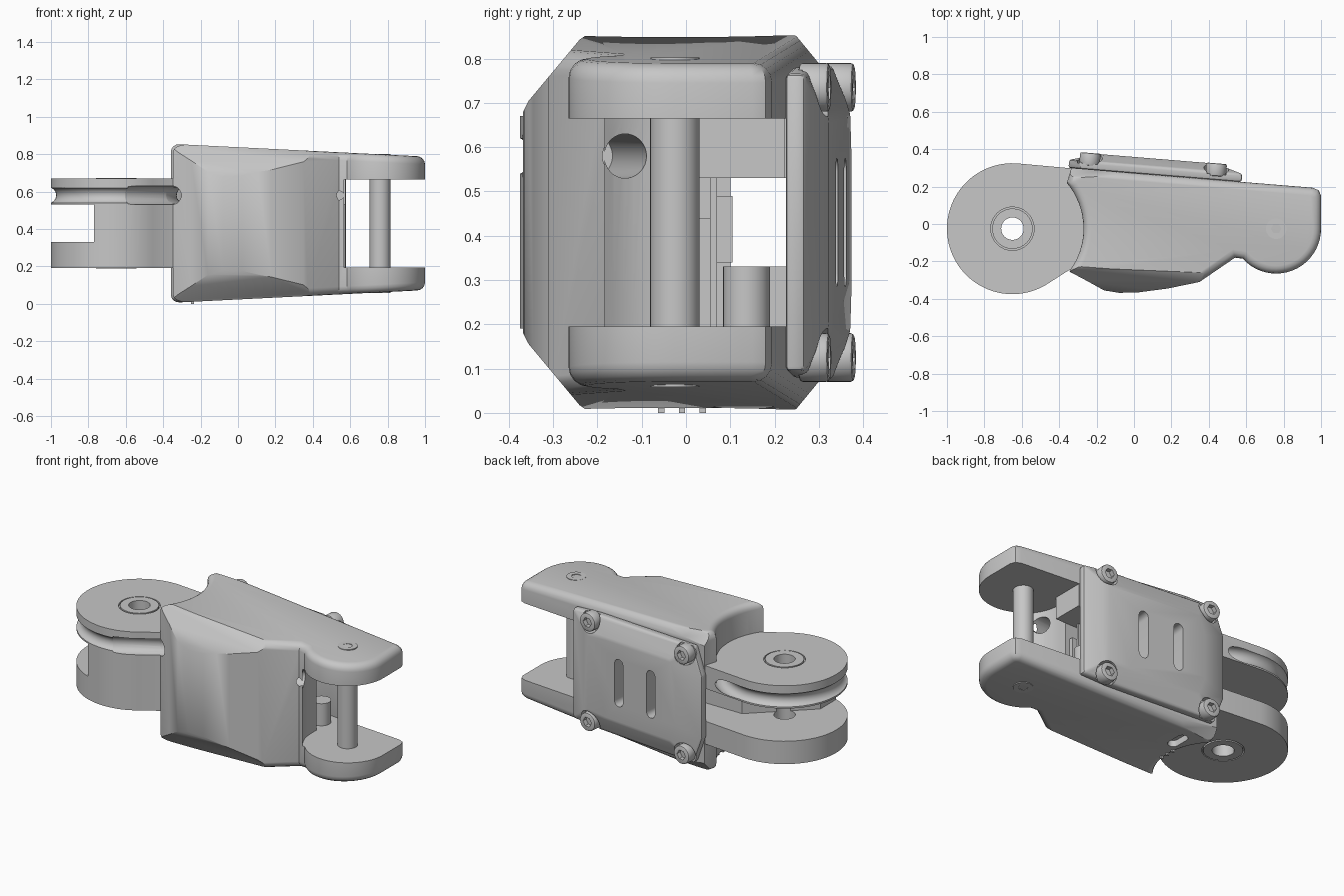
import bpy, bmesh, math
from mathutils import Vector

old = bpy.data.objects.get("Cube")
if old:
    bpy.data.objects.remove(old, do_unlink=True)

grey = bpy.data.materials.new("plain_grey")
grey.use_nodes = True
grey.diffuse_color = (0.57, 0.57, 0.57, 1)
grey.node_tree.nodes["Principled BSDF"].inputs["Base Color"].default_value = (0.57, 0.57, 0.57, 1)

MID = 0.43                      # height of the mirror plane
KNUCKLE = (-0.65, -0.025)       # left hinge axis
PIN = (0.76, -0.025)            # right hinge axis
LOW, HIGH = 0.195, 0.665        # inner faces of the fork


def loft(name, rings):
    """Closed skin through matching rings of points."""
    bm = bmesh.new()
    loops = [[bm.verts.new(p) for p in ring] for ring in rings]
    n = len(loops[0])
    for a, b in zip(loops, loops[1:]):
        for i in range(n):
            bm.faces.new((a[i], a[(i + 1) % n], b[(i + 1) % n], b[i]))
    bm.faces.new(loops[0])
    bm.faces.new(loops[-1])
    return make(name, bm)


def make(name, bm):
    bmesh.ops.recalc_face_normals(bm, faces=bm.faces)
    mesh = bpy.data.meshes.new(name)
    bm.to_mesh(mesh)
    bm.free()
    mesh.materials.append(grey)
    ob = bpy.data.objects.new(name, mesh)
    bpy.context.collection.objects.link(ob)
    return ob


def prism(name, outline, z0, z1):
    return loft(name, [[(x, y, z) for x, y in outline] for z in (z0, z1)])


def box(name, x0, x1, y0, y1, z0, z1):
    return prism(name, [(x0, y0), (x1, y0), (x1, y1), (x0, y1)], z0, z1)


def arc(centre, r, start, end, n):
    angles = [math.radians(start + (end - start) * i / n) for i in range(n + 1)]
    return [(centre[0] + r * math.cos(a), centre[1] + r * math.sin(a)) for a in angles]


def inset(outline, d):
    """Move a counter-clockwise outline inwards by d."""
    pts = [Vector(p) for p in outline]
    result = []
    for i, p in enumerate(pts):
        e1, e2 = (p - pts[i - 1]).normalized(), (pts[(i + 1) % len(pts)] - p).normalized()
        n1, n2 = Vector((-e1.y, e1.x)), Vector((-e2.y, e2.x))
        result.append(p + (n1 + n2) * (d / (1 + n1.dot(n2))))
    return result


def rod(name, p, q, r, n=32):
    p, q = Vector(p), Vector(q)
    turn = (q - p).to_track_quat('Z', 'Y')
    ring = [turn @ Vector((x, y, 0)) for x, y in arc((0, 0), r, 0, 360, n)[:-1]]
    return loft(name, [[p + v for v in ring], [q + v for v in ring]])


def upright(name, at, r, z0, z1, n=32):
    return rod(name, (*at, z0), (*at, z1), r, n)


def finish(ob, cutters=(), bevel=0):
    """Round the edges, subtract the cutters, then shade by angle."""
    if bevel:
        m = ob.modifiers.new("round", 'BEVEL')
        m.width, m.segments = bevel, 2
        m.limit_method, m.angle_limit = 'ANGLE', math.radians(20)
    for c in cutters:
        m = ob.modifiers.new("cut", 'BOOLEAN')
        m.operation, m.solver, m.object = 'DIFFERENCE', 'EXACT', c
    bpy.context.view_layer.update()
    graph = bpy.context.evaluated_depsgraph_get()
    mesh = bpy.data.meshes.new_from_object(ob.evaluated_get(graph))
    ob.modifiers.clear()
    ob.data = mesh
    bpy.ops.object.select_all(action='DESELECT')
    ob.select_set(True)
    bpy.context.view_layer.objects.active = ob
    bpy.ops.object.shade_smooth_by_angle(angle=math.radians(32))


def discard(cutters):
    for c in cutters:
        bpy.data.objects.remove(c, do_unlink=True)


# Cord groove around the knuckle, and its tunnel through the body
cord_z = 0.58
bm = bmesh.new()
ring = [bm.verts.new((KNUCKLE[0] + 0.365 + x, KNUCKLE[1], cord_z + z))
        for x, z in arc((0, 0), 0.043, 0, 360, 16)[:-1]]
edges = [bm.edges.new((ring[i - 1], ring[i])) for i in range(len(ring))]
bmesh.ops.spin(bm, geom=ring + edges, cent=(*KNUCKLE, cord_z), axis=(0, 0, 1),
               angle=2 * math.pi, steps=64, use_merge=True)
bmesh.ops.remove_doubles(bm, verts=bm.verts, dist=0.0005)
groove = make("groove_cutter", bm)
entry = rod("entry_cutter", (-0.58, -0.385, cord_z), (-0.29, -0.21, cord_z), 0.05)
tunnel = rod("tunnel_cutter", (-0.33, -0.23, cord_z), (0.7, -0.12, cord_z), 0.05)

# Body with fork arms: one outline, tapering in height, with rounded rims
outline = (arc(KNUCKLE, 0.38, 40, -37, 16)
           + [(-0.25, -0.305), (-0.16, -0.355), (-0.08, -0.368), (0.02, -0.366),
              (0.18, -0.345), (0.35, -0.31), (0.54, -0.18)]
           + arc(PIN, 0.24, 222, 360, 20) + [(1.0, 0.15), (0.988, 0.18), (0.955, 0.194), (-0.335, 0.30)])
ROUND = 0.042
rings = []
for side in (-1, 1):
    for step in range(5):
        a = math.radians(22.5 * (4 - step if side < 0 else step))
        drop = ROUND * (1 - math.sin(a))
        rings.append([(x, y, MID + side * (0.407 - 0.05 * x - drop))
                      for x, y in inset(outline, ROUND * (1 - math.cos(a)))])
body = loft("body", rings)

# Long chamfers on the front and back shoulders, above and below
front_cut = [(-0.374, 0.22), (-0.368, 0.25), (-0.355, 0.275), (-0.24, 0.413), (-0.2, 0.44),
             (-0.2, 0.6), (-0.6, 0.6), (-0.6, 0.22)]
back_cut = [(0.32, 0.335), (0.25, 0.42), (0.22, 0.44), (0.22, 0.6), (0.6, 0.6), (0.6, 0.335)]
shoulders = [loft("shoulder_cutter", [[(x, y, MID + side * h) for y, h in profile] for x in (-0.7, 1.2)])
             for profile in (front_cut, back_cut) for side in (1, -1)]
fork = prism("fork_cutter", arc(PIN, 0.25, 270, 180, 16)
             + [(0.51, 0.03), (-0.2, 0.03), (-0.2, 0.5), (1.1, 0.5), (1.1, -0.275)], LOW, HIGH)
passage = box("passage_cutter", -0.5, -0.1, 0.1, 0.5, 0.33, 0.53)
hatch = prism("hatch_cutter", arc((-0.2, 0.17), 0.03, 0, 180, 8)
              + arc((-0.2, 0.09), 0.03, 180, 360, 8), -0.1, 0.05)
finish(body, shoulders + [fork, passage, tunnel, entry, hatch])

# Left knuckle with neck
knuckle = prism("knuckle", arc(KNUCKLE, 0.35, 84, 304, 56)
                + [(-0.345, -0.245), (-0.2, -0.2), (-0.2, 0.27), (-0.34, 0.298)], 0.19, 0.67)
slot = prism("slot_cutter", [(-1.1, -0.5), (-0.77, -0.5), (-0.77, -0.2), (-0.45, 0.1),
                             (-0.1, 0.1), (-0.1, 0.5), (-1.1, 0.5)], 0.33, 0.53)
bore = upright("bore_cutter", KNUCKLE, 0.06, 0, 1)
seats = [upright("seat_cutter", KNUCKLE, 0.116, z, z + 0.04) for z in (0.165, 0.655)]
finish(knuckle, [slot, groove, entry, bore] + seats)

# Bearings set in the knuckle
for label, z in (("lower", 0.188), ("upper", 0.65)):
    finish(upright(label + "_bearing", KNUCKLE, 0.108, z, z + 0.022), [bore])
discard(shoulders + [fork, passage, tunnel, entry, hatch, slot, groove, bore] + seats)

# Hinge pin with hex sockets in its heads
sockets = [upright("socket_cutter", PIN, 0.028, z, z + 0.05, 6) for z in (0.02, 0.79)]
finish(upright("hinge_pin", PIN, 0.056, LOW - 0.01, HIGH + 0.01))
for label, z in (("lower", 0.058), ("upper", 0.772)):
    finish(upright(label + "_pin_head", PIN, 0.055, z, z + 0.03), sockets)
discard(sockets)


# Rear cover, built in the sloping plane of the back
def back(u, v, z):
    return (u + 0.082 * v, 0.272 - 0.082 * u + v, z)


half = [(-0.35, 0.19), (-0.29, 0.355), (0.40, 0.35), (0.575, 0.335)]
rim = [(u, MID + h) for u, h in half] + [(u, MID - h) for u, h in reversed(half)]
panel = [(0.13 + (u - 0.13) * 0.68, MID + (z - MID) * 0.7) for u, z in rim]
cover = loft("rear_cover", [[back(u, v, z) for u, z in r]
                            for r, v in ((rim, 0), (rim, 0.042), (panel, 0.086))])
cutters = []
for u in (0.21, -0.02):
    shape = arc((u, MID + 0.115), 0.03, 0, 180, 8) + arc((u, MID - 0.115), 0.03, 180, 360, 8)
    cutters.append(loft("vent_cutter", [[back(a, v, z) for a, z in shape] for v in (-0.1, 0.2)]))
spots = [(u, MID + s * 0.305) for u in (-0.24, 0.435) for s in (1, -1)]
for u, z in spots:
    cutters.append(rod("recess_cutter", back(u, 0.03, z), back(u, 0.2, z), 0.066))
finish(cover, cutters, bevel=0.01)
discard(cutters)

# Cover screws with hex sockets
for i, (u, z) in enumerate(spots):
    socket = rod("socket_cutter", back(u, 0.06, z), back(u, 0.15, z), 0.03, 6)
    screw = rod("cover_screw_%d" % (i + 1), back(u, 0.02, z), back(u, 0.088, z), 0.055)
    finish(screw, [socket], bevel=0.008)
    discard([socket])

# Parts inside the body
box("upper_inner_block", -0.2, 0.575, 0.03, 0.222, 0.53, HIGH)
finish(upright("lower_inner_post", (0.47, 0.137), 0.053, LOW, 0.33))
box("circuit_board", -0.15, 0.48, 0.03, 0.055, LOW, 0.44)
box("board_carrier", -0.15, 0.45, 0.055, 0.07, LOW, 0.53)
box("board_chip", 0.0, 0.4, 0.07, 0.105, 0.34, 0.49)

# Contact pins under the body
for i in range(3):
    y = -0.056 + 0.047 * i
    box("contact_pin_%d" % (i + 1), -0.25, -0.235, y - 0.007, y + 0.007, 0, 0.04)
